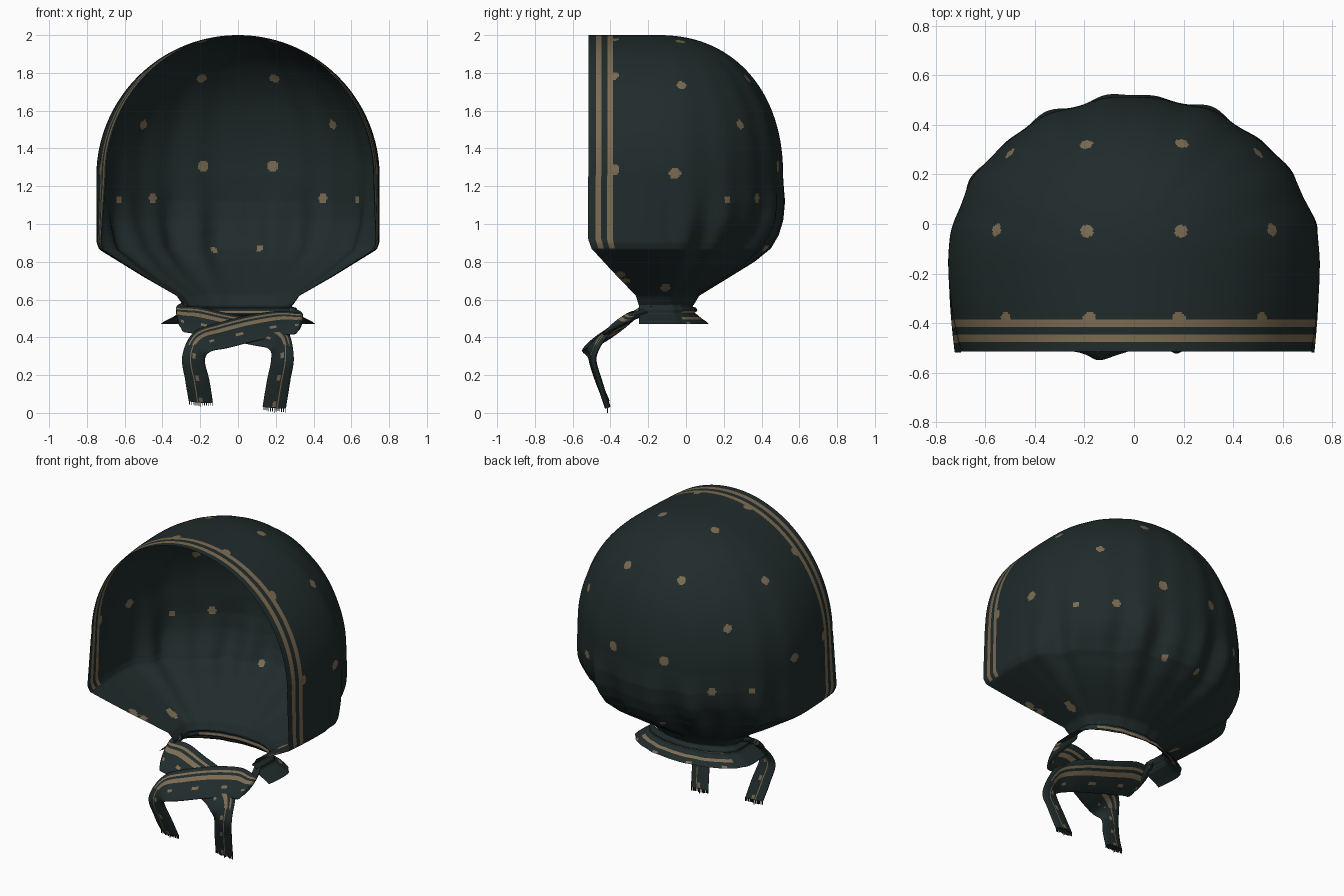
import bpy, bmesh, math, random
from mathutils import Vector

if "Cube" in bpy.data.objects:
    bpy.data.objects.remove(bpy.data.objects["Cube"])

random.seed(4)


def material(name, rgb):
    m = bpy.data.materials.new(name)
    m.diffuse_color = (*rgb, 1)
    m.use_nodes = True
    m.node_tree.nodes["Principled BSDF"].inputs["Base Color"].default_value = m.diffuse_color
    return m


CLOTH = material("dark teal cloth", (0.0145, 0.0245, 0.0245))
GOLD = material("dull gold print", (0.20, 0.148, 0.085))


def lerp_table(z, table):
    # piecewise linear lookup, table sorted by falling z
    for (z0, a), (z1, b) in zip(table, table[1:]):
        if z >= z1:
            return a + (b - a) * min(1, max(0, (z0 - z) / (z0 - z1)))
    return table[-1][1]


def make_object(name, rows, is_gold, closed=False, caps=False):
    # skin a list of point rows; is_gold(row, col, centre) picks the print faces
    bm = bmesh.new()
    grid = [[bm.verts.new(p) for p in r] for r in rows]
    n = len(rows[0])
    for i in range(len(rows) - 1):
        for j in range(n if closed else n - 1):
            k = (j + 1) % n
            f = bm.faces.new((grid[i][j], grid[i][k], grid[i + 1][k], grid[i + 1][j]))
            f.smooth = True
            f.material_index = int(is_gold(i, j, f.calc_center_median()))
    if caps:
        bm.faces.new(grid[0])
        bm.faces.new(grid[-1])
    bmesh.ops.remove_doubles(bm, verts=bm.verts[:], dist=0.0004)
    bmesh.ops.recalc_face_normals(bm, faces=bm.faces[:])
    me = bpy.data.meshes.new(name)
    bm.to_mesh(me)
    bm.free()
    me.materials.append(CLOTH)
    me.materials.append(GOLD)
    ob = bpy.data.objects.new(name, me)
    bpy.context.collection.objects.link(ob)
    return ob


# ---------- section shared by hood and collar: straight sides, round back ----------
SIDE, ARC = 48, 250


def section(z, w, yf, yc, yb, fold, taper=(.03, .03)):
    pts = []
    for s in range(SIDE):
        t = 1 - s / SIDE
        pts.append((-w * (1 - taper[0] * t * t), yc + (yf - yc) * t, z))
    soften = 0.07 * math.exp(-((z - .87) / .1) ** 2)
    for a in range(ARC + 1):
        th = math.pi * a / ARC
        f = 0.55 * math.cos(13 * th - 0.9) + 0.45 * math.cos(21 * th + 2) - 0.2
        k = 1 + fold * f * math.sin(th) ** 0.5 if 0 < a < ARC else 1
        k -= soften * math.sin(2 * th) ** 2
        pts.append((-w * math.cos(th) * k, yc + (yb - yc) * math.sin(th) * k, z))
    for s in range(1, SIDE + 1):
        t = s / SIDE
        pts.append((w * (1 - taper[1] * t * t), yc + (yf - yc) * t, z))
    return pts


# ---------- hood ----------
W = [(1.25, .75), (.9, .748), (.865, .735), (.72, .5), (.62, .325), (.57, .29)]
YB = [(1.25, .515), (1.12, .523), (1.02, .51), (.94, .485), (.87, .445), (.8, .36),
      (.7, .2), (.62, .07), (.57, .04)]
YF = [(1.25, -.518), (.92, -.518), (.87, -.5), (.75, -.39), (.62, -.265), (.57, -.25)]
YC = [(1.25, -.15), (.87, -.15), (.57, -.12)]

rows = []
TOP, LOW = 125, 84
for i in range(TOP):
    ph = math.pi / 2 * (1 - i / TOP)
    s, c = (math.sin(ph), math.cos(ph)) if i else (1, 0)
    back = 0.665 * max(0, 1 - s ** 2.2) ** (1 / 2.2)
    rows.append(section(1.25 + .75 * s, .75 * c, -.515, -.15, -.15 + back,
                        0.006 + 0.006 * (1 - s), (.07, .045)))
for i in range(LOW + 1):
    u = i / LOW
    fold = 0.012 + 0.038 * math.sin(math.pi * min(1, u)) ** 2
    z = 1.25 - .68 * u
    ease = min(1, max(0, (z - .8) / .45))
    rows.append(section(z, lerp_table(z, W), lerp_table(z, YF), lerp_table(z, YC),
                        lerp_table(z, YB), fold, (.02 + .05 * ease, .02 + .025 * ease)))

# printed dots (right half, mirrored): x, y, z, radius
DOTS = [(.19, .31, 1.76, .026), (.19, -.03, 1.97, .026), (.56, -.02, 1.74, .026),
        (.75, -.06, 1.27, .031), (.51, .29, 1.53, .025), (.185, .49, 1.31, .031),
        (.45, .37, 1.14, .025), (.635, .22, 1.13, .02), (.18, -.385, 1.97, .03),
        (.52, -.385, 1.78, .03), (.73, -.385, 1.29, .033), (.12, .42, .87, .022),
        (.52, -.35, .73, .028), (.45, -.32, .70, .025), (.39, -.11, .66, .028),
        (.41, -.11, .68, .022)]
surface = [Vector(p) for r in rows for p in r]
spots = []
for x, y, z, rad in DOTS:
    for sx in (1, -1):
        q = Vector((sx * x, y, z))
        spots.append((min(surface, key=lambda p: (p - q).length_squared), rad))

LAST = len(rows[0]) - 2


def hood_print(i, j, c):
    edge = min(j, LAST - j)
    if (5 <= edge <= 8 or 13 <= edge <= 16) and c.z > .87:
        return True
    return any((c - p).length < r for p, r in spots)


make_object("hood", rows, hood_print)

# ---------- flared collar below the gathered neck ----------
PROFILE = [(.575, .29, .04), (.562, .285, .035), (.556, .31, .055), (.54, .318, .06),
           (.53, .305, .045), (.52, .325, .06), (.507, .345, .075), (.495, .37, .09),
           (.482, .395, .11), (.47, .41, .12)]
collar_rows = [section(z, w, -.25, -.1, yb, 0.015) for z, w, yb in PROFILE]
make_object("collar", collar_rows,
            lambda i, j, c: c.y > -.02 and (i in (3, 6) or i == 8 and j % 50 < 8))


# ---------- knotted bands with hanging tails ----------
def catmull(keys, t):
    i = min(int(t), len(keys) - 2)
    f = t - i
    p = [keys[min(max(k, 0), len(keys) - 1)] for k in (i - 1, i, i + 1, i + 2)]
    return 0.5 * (2 * p[1] + (p[2] - p[0]) * f + (2 * p[0] - 5 * p[1] + 4 * p[2] - p[3]) * f * f
                  + (3 * p[1] - p[0] - 3 * p[2] + p[3]) * f ** 3)


def wrap(x, z, hx, hz, back=0):
    # key on the sloping sheet under the chin: lower means further forward
    return (x, -.235 - (.57 - z) * 1.28 + back, z, hx, hz * 1.28, hz)


def band(name, keys):
    # keys: centre point followed by half-width vector
    cen = [Vector(k[:3]) for k in keys]
    half = [Vector(k[3:]) for k in keys]
    steps, around = 100, 64
    rings = []
    for i in range(steps + 1):
        t = (len(keys) - 1) * i / steps
        c, h = catmull(cen, t), catmull(half, t)
        d = catmull(cen, min(t + .05, len(keys) - 1)) - catmull(cen, max(t - .05, 0))
        nrm = d.cross(h).normalized() * 0.016
        rings.append([c + h * math.cos(a * math.tau / around) + nrm * math.sin(a * math.tau / around)
                      for a in range(around)])

    def printed(i, j, c):
        u = math.cos(math.tau * (j + .5) / around)
        if c.z > .36:
            return i > 8 and (.08 < u < .34 or .52 < u < .68) or (i % 14 < 3 and -.5 < u < -.25)
        return .2 < u < .32 or (i % 12 < 3 and -.2 < u < .1)

    make_object(name, rings, printed, closed=True, caps=True)
    return cen[-1], half[-1]


ends = [
    band("front_band", [
        (.28, -.19, .545, .01, .02, .012), wrap(.325, .48, .01, .05),
        wrap(.23, .475, -.012, .064), wrap(.08, .45, -.015, .068),
        wrap(-.08, .41, -.025, .066), wrap(-.19, .375, -.045, .05),
        (-.235, -.5, .29, -.06, .005, .012), (-.215, -.465, .17, -.064, 0, 0),
        (-.197, -.42, .06, -.064, 0, .004)]),
    band("rear_band", [
        (-.28, -.18, .57, -.01, .02, .012), wrap(-.31, .505, -.01, .06, .02),
        wrap(-.22, .49, .015, .07, .03), wrap(-.08, .46, .015, .068, .04),
        wrap(.1, .425, .02, .066, .035), wrap(.21, .39, .045, .052, .01),
        (.235, -.49, .29, .06, .005, .01), (.215, -.46, .17, .062, 0, 0),
        (.192, -.415, .03, .062, 0, -.004)]),
]

# ---------- fringe threads at the tail ends ----------
for side, (c, h) in zip(("left", "right"), ends):
    bm = bmesh.new()
    for k in range(13):
        p = c + h * (-0.94 + 1.88 * k / 12)
        bottom = max(0, p.z - random.uniform(.018, .024)) if k != 6 else c.z - .03
        r = bmesh.ops.create_cube(bm, size=1)
        for v in r["verts"]:
            v.co = Vector((p.x + v.co.x * .004, p.y + v.co.y * .006,
                           p.z + .004 if v.co.z > 0 else bottom))
    me = bpy.data.meshes.new(side + "_fringe")
    bm.to_mesh(me)
    bm.free()
    me.materials.append(CLOTH)
    bpy.context.collection.objects.link(bpy.data.objects.new(side + "_fringe", me))
